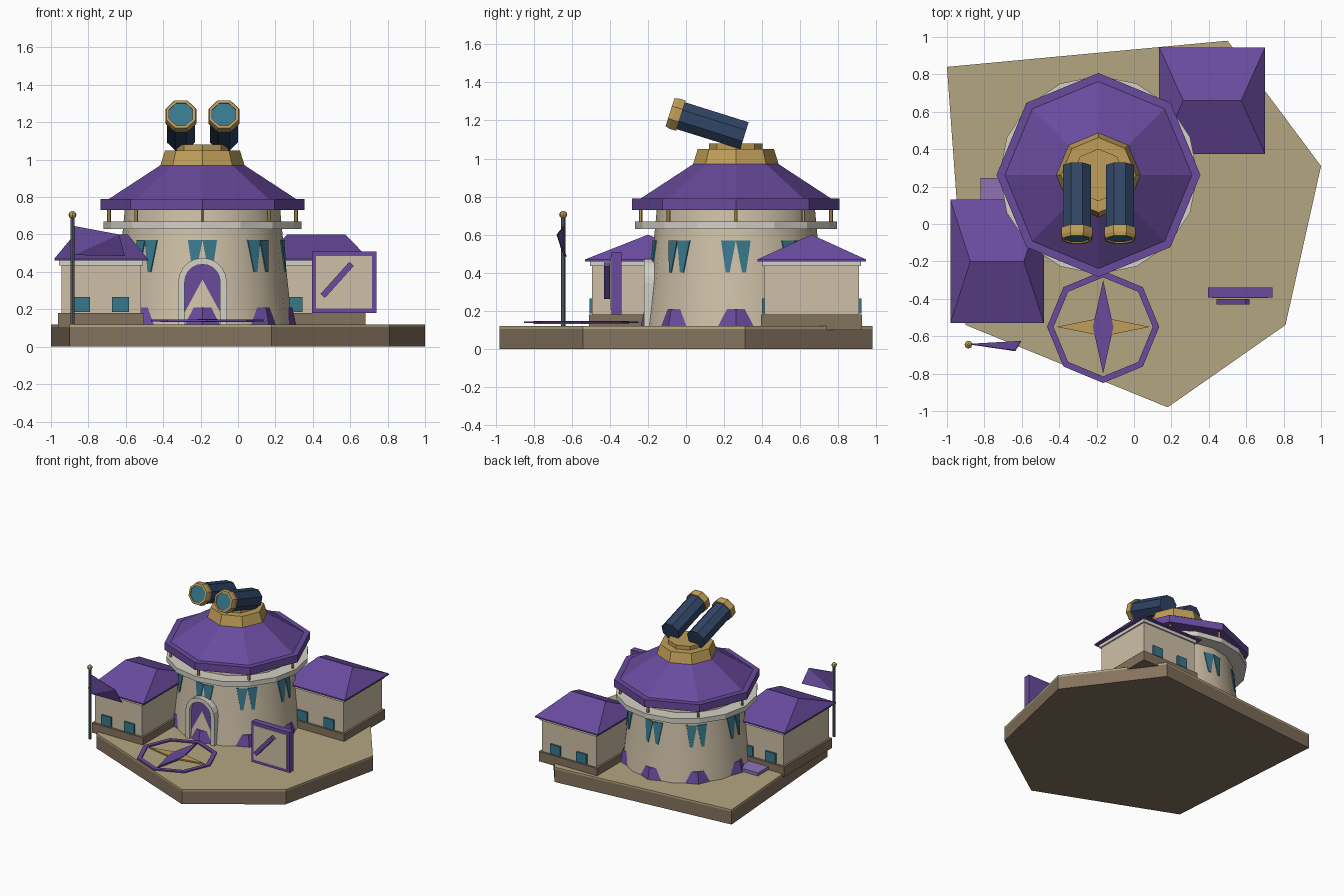
import bpy, bmesh, math
from mathutils import Matrix, Vector

if "Cube" in bpy.data.objects:
    bpy.data.objects.remove(bpy.data.objects["Cube"])

def mat(name, c):
    m = bpy.data.materials.new(name)
    m.diffuse_color = (*c, 1)
    m.use_nodes = True
    m.node_tree.nodes["Principled BSDF"].inputs["Base Color"].default_value = m.diffuse_color
    return m

PURPLE = mat("purple", (0.14, 0.07, 0.34))
LILAC = mat("lilac", (0.27, 0.17, 0.45))
STONE = mat("stone", (0.62, 0.53, 0.39))
SAND = mat("sand", (0.46, 0.38, 0.22))
BROWN = mat("brown", (0.23, 0.17, 0.11))
CREAM = mat("cream", (0.66, 0.64, 0.57))
GOLD = mat("gold", (0.52, 0.34, 0.10))
NAVY = mat("navy", (0.03, 0.06, 0.13))
TEAL = mat("teal", (0.04, 0.19, 0.27))
STEEL = mat("steel", (0.12, 0.15, 0.19))

def make(name, verts, faces, m, matrix=Matrix(), smooth=None):
    me = bpy.data.meshes.new(name)
    me.from_pydata([matrix @ Vector(v) for v in verts], [], faces)
    bm = bmesh.new()
    bm.from_mesh(me)
    bmesh.ops.recalc_face_normals(bm, faces=bm.faces)
    bm.to_mesh(me)
    bm.free()
    o = bpy.data.objects.new(name, me)
    bpy.context.collection.objects.link(o)
    me.materials.append(m)
    if smooth:
        bpy.ops.object.select_all(action='DESELECT')
        o.select_set(True)
        bpy.context.view_layer.objects.active = o
        bpy.ops.object.shade_smooth_by_angle(angle=math.radians(smooth))
    return o

def lathe(name, n, prof, m, matrix=Matrix(), smooth=None, phase=0, closed=False):
    """Revolve (radius, z) points with n sides; capped, or closed into a ring."""
    v = [(r * math.cos(phase + 2 * math.pi * i / n), r * math.sin(phase + 2 * math.pi * i / n), z)
         for r, z in prof for i in range(n)]
    k = len(prof)
    f = [(a * n + i, a * n + (i + 1) % n, (a + 1) % k * n + (i + 1) % n, (a + 1) % k * n + i)
         for a in range(k if closed else k - 1) for i in range(n)]
    if not closed:
        f += [tuple(range(n)), tuple((k - 1) * n + i for i in range(n))]
    return make(name, v, f, m, matrix, smooth)

def prism(name, pts, a, b, m, matrix=Matrix()):
    """Extrude a 2D outline along local z from a to b."""
    n = len(pts)
    v = [(x, y, z) for z in (a, b) for x, y in pts]
    f = [tuple(range(n)), tuple(range(n, 2 * n))]
    f += [(i, (i + 1) % n, n + (i + 1) % n, n + i) for i in range(n)]
    return make(name, v, f, m, matrix)

def box(name, x0, x1, y0, y1, z0, z1, m):
    return prism(name, [(x0, y0), (x1, y0), (x1, y1), (x0, y1)], z0, z1, m)

# stands an outline upright: local y -> z, extrusion -> -y
UP = Matrix.Rotation(math.pi / 2, 4, 'X')

# irregular ground slab
ground = [(-1, .84), (.5, .98), (1, .31), (.81, -.54), (.18, -.98), (-.9, -.54)]
prism("ground_slab", ground, 0, .105, BROWN)
prism("ground_top", ground, .105, .12, SAND)

# round tower
T = Matrix.Translation((-.19, .262, 0))
lathe("tower_plinth", 8, [(.50, .12), (.48, .21)], PURPLE, T)
lathe("tower_wall", 16, [(.48, .12), (.47, .21), (.425, .63), (.415, .74)], STONE, T, 40)
lathe("balcony_ring", 16, [(.40, .63), (.53, .63), (.53, .67), (.40, .67)], CREAM, T, closed=True)
lathe("tower_roof", 8, [(.545, .73), (.545, .79), (.50, .79), (.225, .97)], PURPLE, T)
lathe("roof_cap", 8, [(.225, .97), (.20, 1.05)], GOLD, T)
lathe("telescope_mount", 8, [(.14, 1.05), (.14, 1.08)], GOLD, T)

# balcony posts and paired tapered windows, one set per tower corner
for i in range(8):
    R = T @ Matrix.Rotation(i * math.pi / 4, 4, 'Z')
    lathe("balcony_post", 6, [(.01, .66), (.01, .74)], GOLD, R @ Matrix.Translation((.50, 0, 0)))
    for s in (-1, 1):
        v = []
        for off in (-.02, .006):
            for y, z in ((0, .57), (.078, .57), (.053, .40), (.033, .40)):
                r = .47 - .107 * (z - .21) - .2 * y + off
                v.append((r, s * y, z))
        f = [(0, 1, 2, 3), (4, 5, 6, 7)] + [(j, (j + 1) % 4, 4 + (j + 1) % 4, 4 + j) for j in range(4)]
        make("tower_window", v, f, TEAL, R)

# arched door and frame
def arch(r, n=10):
    return [(-.19 + r * math.cos(math.pi * i / n), .345 + r * math.sin(math.pi * i / n)) for i in range(n + 1)]

outer, inner = arch(.13), arch(.095)
prism("door", [(-.095, .12)] + inner + [(-.285, .12)], .15, .192, PURPLE, UP)
o2 = [(-.06, .12)] + outer + [(-.32, .12)]
i2 = [(-.095, .12)] + inner + [(-.285, .12)]
n = len(o2)
fv = [(x, y, z) for z in (.16, .22) for x, y in o2 + i2]
ff = []
for j in range(n - 1):
    ff += [(j, j + 1, n + j + 1, n + j), (2 * n + j, 2 * n + j + 1, 3 * n + j + 1, 3 * n + j),
           (j, j + 1, 2 * n + j + 1, 2 * n + j), (n + j, n + j + 1, 3 * n + j + 1, 3 * n + j)]
ff += [(e, n + e, 3 * n + e, 2 * n + e) for e in (0, n - 1)]
make("door_frame", fv, ff, CREAM, UP)

# twin telescopes, tilted up toward the front
for x in (-.305, -.075):
    M = Matrix.Translation((x, .307, 1.12)) @ Matrix.Rotation(math.atan2(.382, .12), 4, 'X')
    ph = math.pi / 8
    lathe("telescope_tube", 8, [(.08, 0), (.08, .37)], NAVY, M, phase=ph)
    lathe("telescope_rim", 8, [(.07, .35), (.09, .35), (.09, .39), (.083, .41), (.068, .41)],
          GOLD, M, phase=ph, closed=True)
    lathe("telescope_lens", 8, [(.07, .36), (.07, .402)], TEAL, M, phase=ph)

# two hip-roofed side houses
def house(tag, cx, cy, hx, hy, ridge, wx):
    def slab(name, d, z0, z1, m):
        box(tag + name, cx - hx + d, cx + hx - d, cy - hy + d, cy + hy - d, z0, z1, m)
    slab("_foundation", .02, .10, .18, BROWN)
    slab("_wall", .037, .18, .44, STONE)
    slab("_cornice", .025, .435, .462, CREAM)
    v = [(cx + sx * hx, cy + sy * hy, z) for z in (.46, .47)
         for sx, sy in ((-1, -1), (1, -1), (1, 1), (-1, 1))]
    v += [(cx - ridge, cy, .60), (cx + ridge, cy, .60)]
    f = [(0, 1, 2, 3), (4, 5, 9, 8), (5, 6, 9), (6, 7, 8, 9), (7, 4, 8)]
    f += [(j, (j + 1) % 4, 4 + (j + 1) % 4, 4 + j) for j in range(4)]
    make(tag + "_roof", v, f, PURPLE)
    for sx in (-1, 1):
        for sy in (-1, 1):
            x, y = cx + sx * wx, cy + sy * (hy - .035)
            box(tag + "_window", x - .045, x + .045, y - .012, y + .012, .185, .265, TEAL)

house("left_house", -.732, -.20, .25, .33, .143, .103)
house("right_house", .418, .66, .283, .285, .155, .118)
box("back_step", -.82, -.64, .10, .245, .12, .145, LILAC)

# compass on the ground in front
C = Matrix.Translation((-.165, -.55, 0))
lathe("compass_ring", 8, [(.265, .135), (.30, .135), (.30, .145), (.265, .145)], PURPLE, C, closed=True)
prism("compass_east_west", [(-.25, 0), (0, -.05), (.25, 0), (0, .05)], .132, .143, GOLD, C)
prism("compass_north_south", [(0, -.25), (.055, 0), (0, .25), (-.055, 0)], .132, .147, PURPLE, C)

# framed sign board with diagonal bar
box("sign_board", .395, .74, -.37, -.34, .18, .51, PURPLE)
for x0, x1, z0, z1 in ((.395, .42, .18, .51), (.715, .74, .18, .51), (.42, .715, .18, .207), (.42, .715, .483, .51)):
    box("sign_frame", x0, x1, -.392, -.365, z0, z1, PURPLE)
box("sign_panel", .418, .717, -.396, -.365, .205, .485, STONE)
B = UP @ Matrix.Translation((.53, .357, 0)) @ Matrix.Rotation(math.radians(48), 4, 'Z')
prism("sign_bar", [(-.115, -.016), (.115, -.016), (.115, .016), (-.115, .016)], .40, .43, PURPLE, B)

# flagpole with twisted flag
P = Matrix.Translation((-.885, -.645, 0))
lathe("flag_pole", 8, [(.011, .12), (.011, .69)], STEEL, P)
lathe("pole_ball", 8, [(.006, .685), (.017, .693), (.021, .705), (.017, .717), (.006, .725)], GOLD, P)
fl = [(-.875, -.645, .645), (-.875, -.645, .49), (-.605, -.63, .485), (-.635, -.68, .60)]
fv = fl + [(x, y + .005, z) for x, y, z in fl]
make("flag", fv, [(0, 1, 3), (1, 2, 3), (4, 5, 7), (5, 6, 7)]
     + [(j, (j + 1) % 4, 4 + (j + 1) % 4, 4 + j) for j in range(4)], PURPLE)
